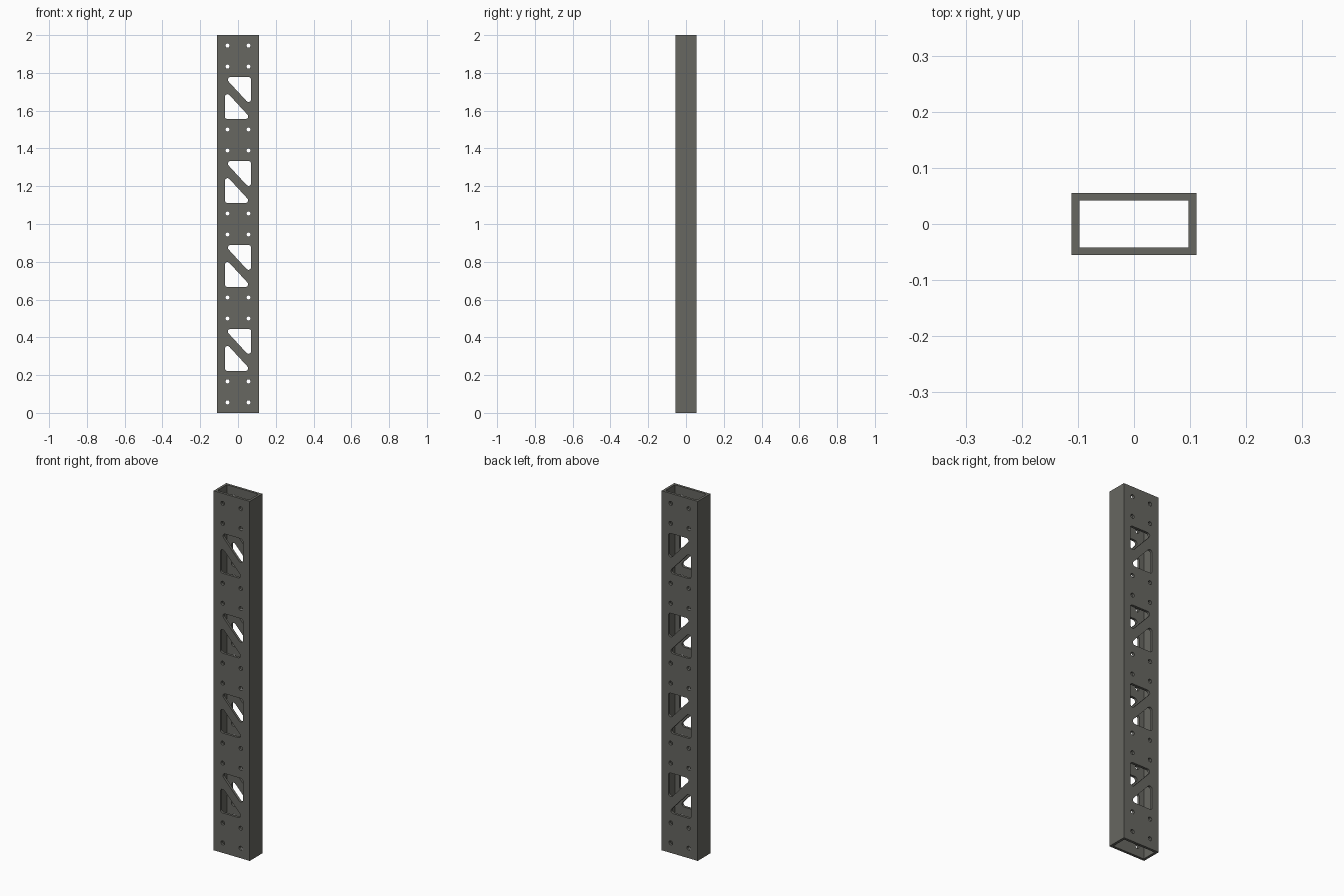
import bpy, bmesh, math
from mathutils import Vector

if "Cube" in bpy.data.objects:
    bpy.data.objects.remove(bpy.data.objects["Cube"])

U = 2 / 18                      # one design unit: the tube is 2 x 1 x 18 units
WALL = 0.125
HX, HY, LENGTH = 1.0, 0.5, 18.0

mat = bpy.data.materials.new("dark warm grey metal")
mat.diffuse_color = (0.135, 0.135, 0.12, 1)
mat.use_nodes = True
mat.node_tree.nodes["Principled BSDF"].inputs["Base Color"].default_value = mat.diffuse_color


def make_object(name, bm):
    bmesh.ops.recalc_face_normals(bm, faces=bm.faces)
    bmesh.ops.scale(bm, vec=(U, U, U), verts=bm.verts)
    me = bpy.data.meshes.new(name)
    bm.to_mesh(me)
    bm.free()
    ob = bpy.data.objects.new(name, me)
    bpy.context.collection.objects.link(ob)
    me.materials.append(mat)
    return ob


def rounded(points, r, steps=6):
    """Fillet every corner of a convex outline."""
    out = []
    for i, p in enumerate(points):
        p = Vector(p)
        a = (Vector(points[i - 1]) - p).normalized()
        b = (Vector(points[(i + 1) % len(points)]) - p).normalized()
        half = a.angle(b) / 2
        centre = p + (a + b).normalized() * r / math.sin(half)
        t0 = p + a * r / math.tan(half) - centre
        sweep = t0.angle_signed(p + b * r / math.tan(half) - centre)
        for k in range(steps + 1):
            ang = math.atan2(t0.y, t0.x) - sweep * k / steps
            out.append((centre.x + r * math.cos(ang), centre.y + r * math.sin(ang)))
    return out


def prism(bm, outline):
    """Cutter through the whole tube along y."""
    face = bm.faces.new([bm.verts.new((x, -1, z)) for x, z in outline])
    ext = bmesh.ops.extrude_face_region(bm, geom=[face])
    bmesh.ops.translate(bm, vec=(0, 2, 0),
                        verts=[g for g in ext["geom"] if isinstance(g, bmesh.types.BMVert)])


# Hollow rectangular tube: outer and inner rings joined into four walls
bm = bmesh.new()
rings = []
for inset in (0, WALL):
    for z in (0, LENGTH):
        x, y = HX - inset, HY - inset
        rings.append([bm.verts.new(c) for c in ((-x, -y, z), (x, -y, z), (x, y, z), (-x, y, z))])
ob_, ot, ib, it = rings
for i in range(4):
    j = (i + 1) % 4
    for lo, hi in ((ob_, ot), (ib, it), (ob_, ib), (ot, it)):
        bm.faces.new((lo[i], lo[j], hi[j], hi[i]))
tube = make_object("rectangular_tube", bm)

# Cutters: triangular truss windows in pairs, and bolt holes
bm = bmesh.new()
W = 0.625
for n in range(4):
    mid = 3 + 4 * n
    tri = [(-W, -1), (W + 0.02, -1), (-W, 0.38)]
    for s in (1, -1):           # second window is the first turned half a circle
        prism(bm, rounded([(s * x, mid + s * z) for x, z in tri], 0.125))
for n in range(5):
    for dz in (0.5, 1.5):
        for x in (-0.5, 0.5):
            prism(bm, [(x + 0.1 * math.cos(a * math.tau / 20),
                        4 * n + dz + 0.1 * math.sin(a * math.tau / 20)) for a in range(20)])
cutter = make_object("window_and_hole_cutter", bm)
cutter.hide_render = True

# Cut, bake the result and drop the cutter
mod = tube.modifiers.new("cut", 'BOOLEAN')
mod.operation = 'DIFFERENCE'
mod.solver = 'EXACT'
mod.object = cutter
baked = bpy.data.meshes.new_from_object(tube.evaluated_get(bpy.context.evaluated_depsgraph_get()))
tube.modifiers.clear()
tube.data = baked
bpy.data.objects.remove(cutter)

# Smooth the hole walls and fillets, keep the edges sharp
bpy.context.view_layer.objects.active = tube
tube.select_set(True)
bpy.ops.object.shade_smooth_by_angle(angle=math.radians(30))
